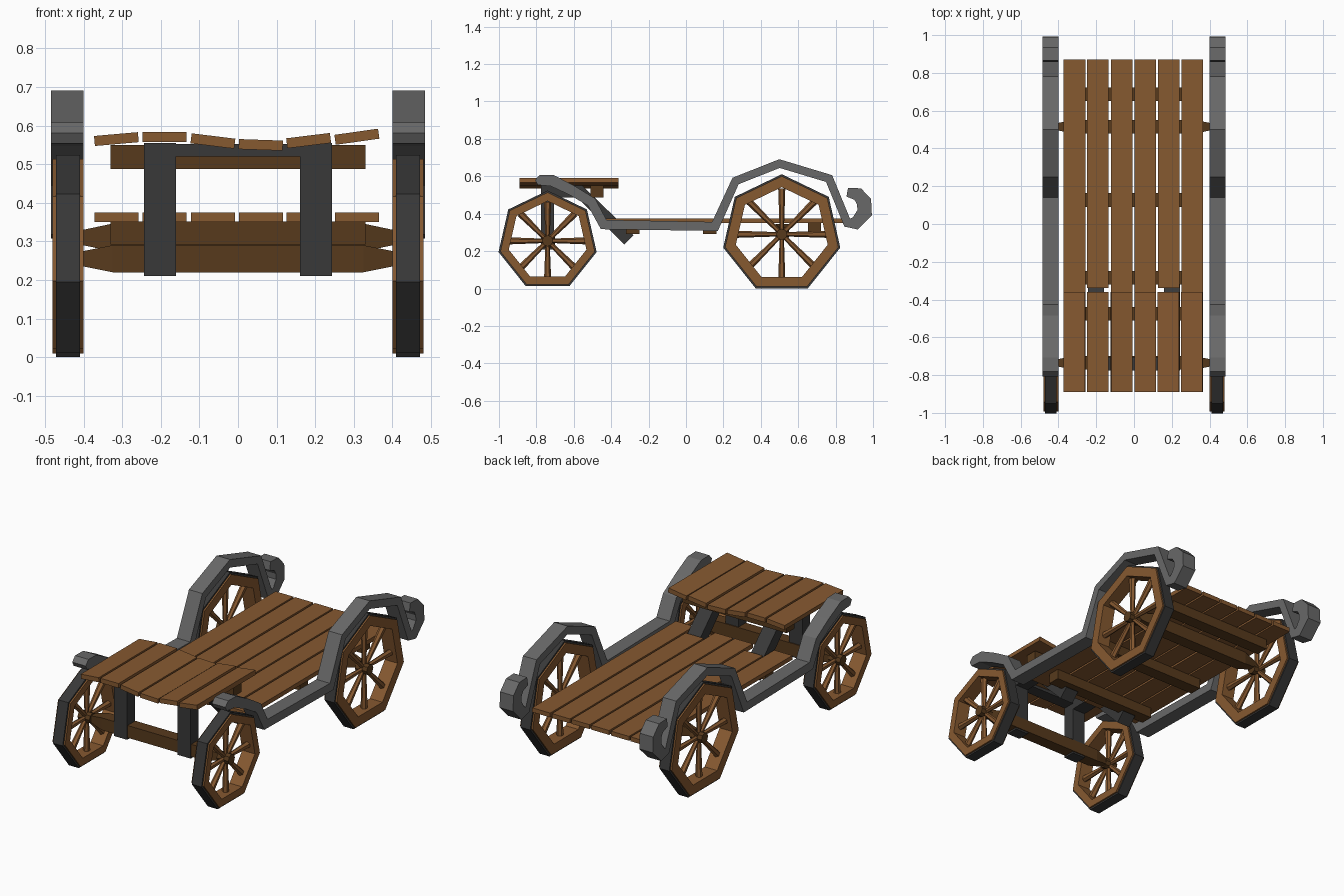
import bpy, bmesh
from math import sin, cos, pi, radians
from mathutils import Vector, Matrix

if "Cube" in bpy.data.objects:
    bpy.data.objects.remove(bpy.data.objects["Cube"])


def material(name, color):
    m = bpy.data.materials.new(name)
    m.diffuse_color = (*color, 1)
    m.use_nodes = True
    m.node_tree.nodes["Principled BSDF"].inputs["Base Color"].default_value = m.diffuse_color
    return m


WOOD = material("wood", (0.24, 0.10, 0.03))
DARK = material("dark_wood", (0.095, 0.042, 0.012))
IRON = material("dark_iron", (0.04, 0.04, 0.04))
GREY = material("grey_iron", (0.14, 0.14, 0.14))


def finish(bm, name, mat):
    bmesh.ops.recalc_face_normals(bm, faces=bm.faces)
    me = bpy.data.meshes.new(name)
    bm.to_mesh(me)
    bm.free()
    me.materials.append(mat)
    ob = bpy.data.objects.new(name, me)
    bpy.context.collection.objects.link(ob)
    return ob


def box(name, lo, hi, mat, tilt=0):
    lo, hi = Vector(lo), Vector(hi)
    bm = bmesh.new()
    m = (Matrix.Translation((lo + hi) / 2) @ Matrix.Rotation(-radians(tilt), 4, 'Y')
         @ Matrix.Diagonal((*(hi - lo), 1)))
    bmesh.ops.create_cube(bm, size=1, matrix=m)
    return finish(bm, name, mat)


def loft(bm, sections, closed=False):
    """Skin a list of equal-length vertex loops."""
    rows = [[bm.verts.new(p) for p in s] for s in sections]
    n = len(rows[0])
    for i in range(len(rows) if closed else len(rows) - 1):
        a, b = rows[i], rows[(i + 1) % len(rows)]
        for j in range(n):
            bm.faces.new((a[j], a[(j + 1) % n], b[(j + 1) % n], b[j]))
    if not closed:
        bm.faces.new(rows[0])
        bm.faces.new(rows[-1])


def strap(name, path, x0, x1, mat):
    """Flat bar following (y, z, width) points, mitred at the corners."""
    pts = [Vector(p[:2]) for p in path]
    secs = []
    for i, p in enumerate(pts):
        d0 = (p - pts[max(i - 1, 0)]).normalized()
        d1 = (pts[min(i + 1, len(pts) - 1)] - p).normalized()
        t = (d0 + d1).normalized()
        n = Vector((-t.y, t.x))
        d = d1 if d1.length else d0
        h = path[i][2] / 2 / max(t.dot(d), 0.5)
        a, b = p + n * h, p - n * h
        secs.append([(x0, *a), (x1, *a), (x1, *b), (x0, *b)])
    bm = bmesh.new()
    loft(bm, secs)
    return finish(bm, name, mat)


def ring(name, x, y, z, r_in, r_out, half, mat, n=7):
    secs = []
    for i in range(n):
        a = 2 * pi * i / n
        secs.append([(x + dx, y + r * sin(a), z + r * cos(a))
                     for dx, r in ((-half, r_in), (half, r_in), (half, r_out), (-half, r_out))])
    bm = bmesh.new()
    loft(bm, secs, closed=True)
    return finish(bm, name, mat)


def wheel(name, x, y, z, r_in, r_out):
    ring(name + "_rim", x, y, z, r_in, r_out, 0.04, WOOD)
    ring(name + "_tire", x, y, z, r_out - 0.01, r_out + 0.010, 0.031, IRON)
    bm = bmesh.new()
    # eight tapered spokes
    length = r_in * 0.97
    for i in range(8):
        m = (Matrix.Translation((x, y, z)) @ Matrix.Rotation(i * pi / 4, 4, 'X')
             @ Matrix.Translation((0, 0, length / 2)))
        bmesh.ops.create_cone(bm, cap_ends=True, segments=6, radius1=0.011,
                              radius2=0.019, depth=length, matrix=m)
    finish(bm, name + "_spokes", WOOD)
    # hub
    bm = bmesh.new()
    bmesh.ops.create_cone(bm, cap_ends=True, segments=8, radius1=0.03, radius2=0.03, depth=0.075,
                          matrix=Matrix.Translation((x, y, z)) @ Matrix.Rotation(pi / 2, 4, 'Y'))
    finish(bm, name + "_hub", DARK)


def axle(name, y, z, h):
    secs = []
    for x, r in ((-0.42, 0.016), (-0.325, h), (0.325, h), (0.42, 0.016)):
        secs.append([(x, y + r * a, z + r * b) for a, b in ((-1, -1), (1, -1), (1, 1), (-1, 1))])
    bm = bmesh.new()
    loft(bm, secs)
    finish(bm, name, DARK)


# side rails with fender arch and curled ends
RAIL = [(-0.800, 0.567, 0.030), (-0.775, 0.580, 0.056), (-0.715, 0.577, 0.060),
        (-0.610, 0.525, 0.055), (-0.505, 0.462, 0.052), (-0.440, 0.342, 0.050),
        (0.155, 0.332, 0.048), (0.265, 0.575, 0.044), (0.500, 0.668, 0.044),
        (0.765, 0.588, 0.044), (0.862, 0.352, 0.044), (0.905, 0.348, 0.062),
        (0.955, 0.405, 0.076), (0.952, 0.465, 0.076), (0.918, 0.505, 0.066), (0.862, 0.515, 0.048)]
# seat bracket: post, top bar and diagonal brace
BRACKET = [(-0.74, 0.21, 0.07), (-0.74, 0.520, 0.07), (-0.57, 0.520, 0.065), (-0.305, 0.26, 0.07)]

for s, side in ((-1, "left"), (1, "right")):
    strap(side + "_rail", RAIL, s * 0.40, s * 0.485, GREY)
    strap(side + "_seat_bracket", BRACKET, s * 0.16, s * 0.243, IRON)
    wheel(side + "_front_wheel", s * 0.44, -0.74, 0.255, 0.213, 0.259)
    wheel(side + "_rear_wheel", s * 0.44, 0.512, 0.29, 0.252, 0.311)

axle("front_axle", -0.735, 0.255, 0.035)
axle("rear_axle", 0.515, 0.310, 0.036)
box("seat_bracket_crossbar", (-0.24, -0.775, 0.52), (0.24, -0.705, 0.552), IRON)

# seat and bed planks: left x, seat height, seat tilt, bed front y
PLANKS = [(-0.372, 0.565, 5, -0.43), (-0.248, 0.570, 0, -0.34), (-0.122, 0.560, -7, -0.43),
          (0.002, 0.550, -2, -0.43), (0.126, 0.561, 7, -0.34), (0.251, 0.571, 8, -0.43)]
for i, (x, z, tilt, y0) in enumerate(PLANKS):
    box(f"seat_plank_{i + 1}", (x, -0.89, z - 0.013), (x + 0.114, -0.36, z + 0.013), WOOD, tilt)
    box(f"bed_plank_{i + 1}", (x, y0, 0.35), (x + 0.114, 0.87, 0.375), WOOD)

# cross beams below the planks
for i, y in enumerate((-0.285, 0.127, 0.687)):
    box(f"bed_beam_{i + 1}", (-0.33, y - 0.036, 0.292), (0.33, y + 0.036, 0.351), DARK)
box("seat_beam", (-0.33, -0.51, 0.487), (0.33, -0.44, 0.55), DARK)
